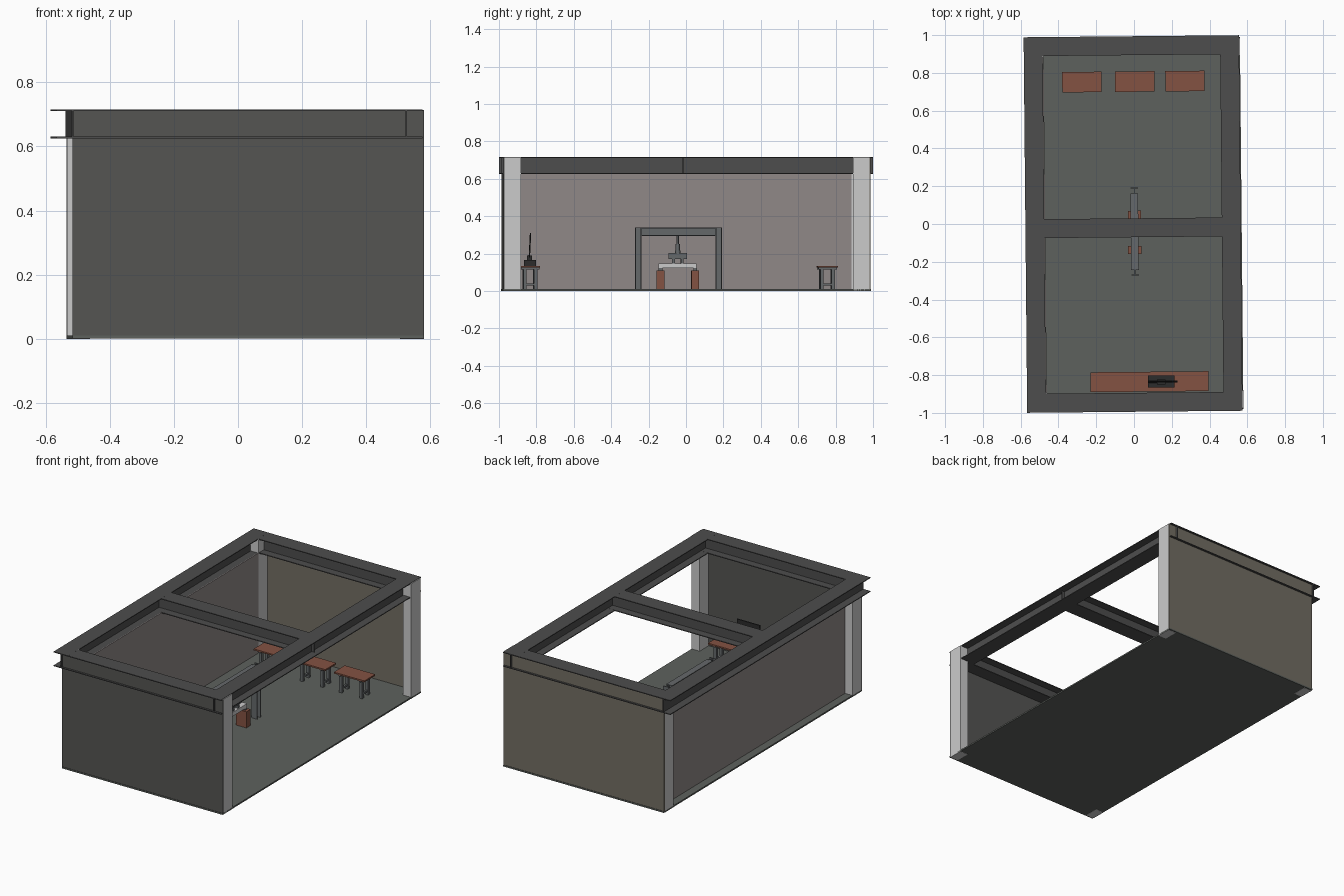
import bpy, bmesh
from mathutils import Matrix, Vector

if "Cube" in bpy.data.objects:
    bpy.data.objects.remove(bpy.data.objects["Cube"])

TURN = Matrix.Rotation(0.0095, 4, 'Z')   # whole room sits slightly turned

def mat(name, rgb):
    m = bpy.data.materials.new(name)
    m.diffuse_color = (*rgb, 1)
    m.use_nodes = True
    m.node_tree.nodes["Principled BSDF"].inputs["Base Color"].default_value = m.diffuse_color
    return m

STEEL = mat("dark_steel", (0.075, 0.075, 0.075))
FRAME = mat("mid_steel", (0.13, 0.14, 0.145))
FLOOR = mat("floor_grey", (0.11, 0.12, 0.11))
DARK = mat("front_wall_grey", (0.09, 0.09, 0.085))
BEIGE = mat("back_wall_beige", (0.17, 0.155, 0.125))
PINK = mat("side_wall_mauve", (0.28, 0.25, 0.245))
RED = mat("red_brown", (0.23, 0.085, 0.055))
BLACK = mat("machine_black", (0.025, 0.025, 0.025))

def boxes(name, parts, material=None, tilt=None):
    """One object from boxes given as (x0, x1, y0, y1, z0, z1)."""
    bm = bmesh.new()
    for x0, x1, y0, y1, z0, z1 in parts:
        m = Matrix.Translation(((x0 + x1) / 2, (y0 + y1) / 2, (z0 + z1) / 2)) @ \
            Matrix.Diagonal((x1 - x0, y1 - y0, z1 - z0, 1))
        bmesh.ops.create_cube(bm, size=1, matrix=m)
    if tilt:
        pivot, angle = tilt
        bmesh.ops.rotate(bm, verts=bm.verts, cent=Vector(pivot),
                         matrix=Matrix.Rotation(angle, 3, 'X'))
    return finish(name, bm, material)

def finish(name, bm, material):
    bm.transform(TURN)
    me = bpy.data.meshes.new(name)
    bm.to_mesh(me)
    bm.free()
    ob = bpy.data.objects.new(name, me)
    bpy.context.collection.objects.link(ob)
    if material:
        me.materials.append(material)
    return ob

def i_section(name, origin, along, depth_dir, length, width, depth, t, material):
    """I profile extruded along a direction; origin is the centre of its start."""
    w, d, s = width / 2, depth / 2, t / 2
    half = [(-w, -d), (w, -d), (w, -d + t), (s, -d + t)]
    prof = half + [(s, d - t), (w, d - t), (w, d), (-w, d), (-w, d - t),
                   (-s, d - t), (-s, -d + t), (-w, -d + t)]
    a, v = Vector(along), Vector(depth_dir)
    u = v.cross(a)
    bm = bmesh.new()
    face = bm.faces.new([bm.verts.new(Vector(origin) + u * p + v * q) for p, q in prof])
    ext = bmesh.ops.extrude_face_region(bm, geom=[face])
    bmesh.ops.translate(bm, vec=a * length,
                        verts=[e for e in ext["geom"] if isinstance(e, bmesh.types.BMVert)])
    bmesh.ops.recalc_face_normals(bm, faces=bm.faces)
    return finish(name, bm, material)

# floor and three walls (right side is open)
boxes("floor", [(-0.525, 0.57, -0.985, 0.985, 0.001, 0.01)], FLOOR)
boxes("front_wall", [(-0.525, 0.57, -0.982, -0.976, 0.005, 0.712)], DARK)
boxes("back_wall", [(-0.525, 0.57, 0.976, 0.982, 0.005, 0.712)], BEIGE)
boxes("left_wall", [(-0.475, -0.47, -0.89, 0.89, 0.01, 0.63)], PINK)

# corner columns
for sx, x0 in (("left", -0.525), ("right", 0.515)):
    for sy, y0 in (("front", -0.977), ("back", 0.887)):
        boxes(f"{sx}_{sy}_column", [(x0, x0 + 0.055, y0, y0 + 0.09, 0, 0.713)])

# roof beams
Z, UP = 0.67, (0, 0, 1)
for name, x in (("left_roof_beam", -0.525), ("right_roof_beam", 0.515)):
    i_section(name, (x, -0.994, Z), (0, 1, 0), UP, 1.988, 0.10, 0.09, 0.005, STEEL)
for name, y in (("front_roof_beam", -0.944), ("middle_roof_beam", -0.02), ("back_roof_beam", 0.944)):
    i_section(name, (-0.525, y, Z), (1, 0, 0), UP, 1.06, 0.10, 0.0896, 0.005, STEEL)

# press gantry
for name, y in (("gantry_front_post", -0.255), ("gantry_back_post", 0.175)):
    i_section(name, (0.003, y, 0.01), UP, (0, 1, 0), 0.33, 0.04, 0.035, 0.005, FRAME)
i_section("gantry_beam", (0.003, -0.238, 0.317), (0, 1, 0), UP, 0.396, 0.04, 0.045, 0.005, FRAME)

# test specimen on two pedestals with loading ram
boxes("pedestals", [(-0.032, 0.038, y, y + 0.042, 0.01, 0.11) for y in (-0.158, 0.028)], RED)
boxes("bearings", [(-0.015, 0.021, y, y + 0.02, 0.11, 0.122) for y in (-0.147, 0.039)], FRAME)
boxes("test_slab", [(-0.017, 0.023, -0.146, 0.056, 0.122, 0.147)])
boxes("loading_block", [(-0.017, 0.023, -0.093, 0.005, 0.172, 0.202),
                        (-0.012, 0.018, -0.075, -0.06, 0.147, 0.172),
                        (-0.012, 0.018, -0.028, -0.013, 0.147, 0.172)], FRAME)
bm = bmesh.new()
for r, z0, z1 in ((0.014, 0.202, 0.215), (0.007, 0.215, 0.255), (0.011, 0.215, 0.25), (0.006, 0.25, 0.295)):
    bmesh.ops.create_cone(bm, cap_ends=True, segments=16, radius1=r, radius2=r, depth=z1 - z0,
                          matrix=Matrix.Translation((0.003, -0.044, (z0 + z1) / 2)))
finish("loading_ram", bm, FRAME)

# benches
def bench(name, x0, x1, y0, y1, frames):
    boxes(name + "_top", [(x0, x1, y0, y1, 0.125, 0.134)], RED)
    parts = []
    for x in frames:
        for y in (y0 + 0.015, y1 - 0.033):
            parts.append((x - 0.009, x + 0.009, y, y + 0.018, 0.01, 0.125))
        parts.append((x - 0.006, x + 0.006, y0 + 0.03, y1 - 0.03, 0.03, 0.04))
        parts.append((x - 0.006, x + 0.006, y0 + 0.005, y1 - 0.005, 0.115, 0.125))
    boxes(name + "_legs", parts, FRAME)

for i, x in enumerate((-0.373, -0.093, 0.173)):
    bench(f"back_bench_{i + 1}", x, x + 0.208, 0.70, 0.808, (x + 0.035, x + 0.173))
bench("front_bench", -0.238, 0.387, -0.888, -0.783, (-0.20, 0.075, 0.35))

# bench machine with upright panel
boxes("machine_base", [(0.067, 0.207, -0.867, -0.803, 0.134, 0.165)], BLACK)
boxes("machine_bracket", [(0.115, 0.16, -0.852, -0.825, 0.165, 0.19)], BLACK)
boxes("machine_panel", [(0.067, 0.222, -0.842, -0.836, 0.18, 0.31)], BLACK,
      tilt=((0.14, -0.839, 0.18), -0.05))
